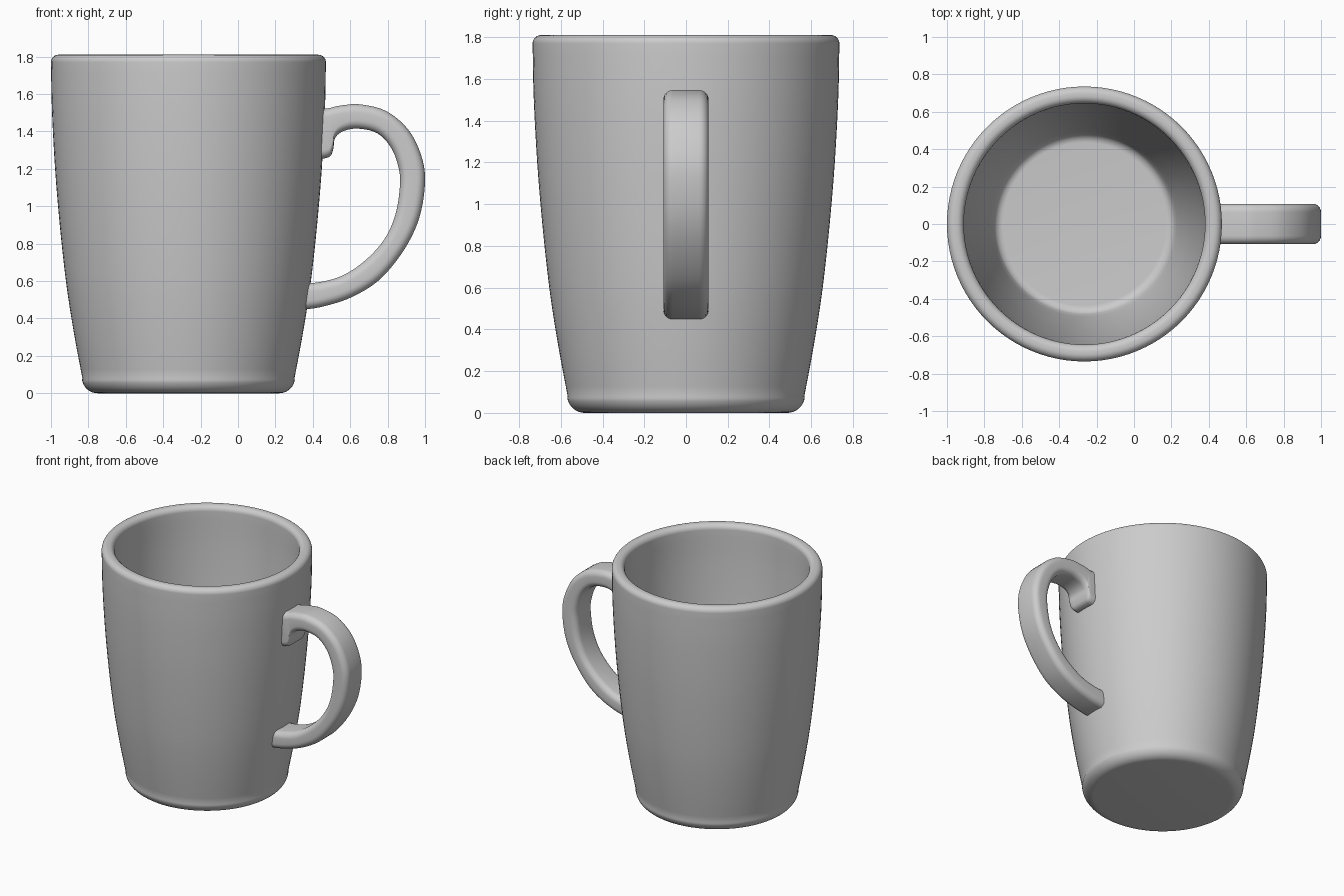
import bpy, bmesh, math
from mathutils import Vector

cube = bpy.data.objects.get("Cube")
if cube:
    bpy.data.objects.remove(cube, do_unlink=True)

CENTRE_X = -0.265

glaze = bpy.data.materials.new("grey glaze")
glaze.use_nodes = True
colour = (0.6, 0.6, 0.6, 1)
glaze.diffuse_color = colour
glaze.node_tree.nodes["Principled BSDF"].inputs["Base Color"].default_value = colour


def smooth_path(points, steps):
    """Catmull-Rom curve through points of any dimension."""
    pts = [Vector(p) for p in points]
    pts = [2 * pts[0] - pts[1]] + pts + [2 * pts[-1] - pts[-2]]
    out = []
    for a, b, c, d in zip(pts, pts[1:], pts[2:], pts[3:]):
        for i in range(steps):
            t = i / steps
            out.append(0.5 * (2 * b + (c - a) * t + (2 * a - 5 * b + 4 * c - d) * t ** 2
                              + (3 * b - a - 3 * c + d) * t ** 3))
    return out + [pts[-2]]


def arc(cx, cz, radius, start, end, steps=8):
    angles = [math.radians(start + (end - start) * i / steps) for i in range(steps + 1)]
    return [Vector((cx + radius * math.cos(a), cz + radius * math.sin(a))) for a in angles]


def finish(bm, name):
    bmesh.ops.recalc_face_normals(bm, faces=bm.faces)
    mesh = bpy.data.meshes.new(name)
    bm.to_mesh(mesh)
    bm.free()
    mesh.materials.append(glaze)
    obj = bpy.data.objects.new(name, mesh)
    bpy.context.collection.objects.link(obj)
    bpy.ops.object.select_all(action="DESELECT")
    obj.select_set(True)
    bpy.context.view_layer.objects.active = obj
    bpy.ops.object.shade_smooth_by_angle(angle=math.radians(40))
    return obj


# Cup: outer wall, rounded rim, inner wall and floor turned about the axis
outer_wall = smooth_path([(0.567, 0.08), (0.603, 0.27), (0.635, 0.46), (0.66, 0.64),
                          (0.688, 0.9), (0.713, 1.2), (0.73, 1.52), (0.735, 1.77)], 4)
inner_wall = smooth_path([(0.645, 1.77), (0.64, 1.52), (0.623, 1.2), (0.598, 0.9),
                          (0.57, 0.64), (0.545, 0.46), (0.513, 0.27), (0.488, 0.15)], 4)
profile = ([Vector((0, 0))] + arc(0.485, 0.085, 0.085, -90, -10) + outer_wall
           + arc(0.695, 1.77, 0.04, 8, 90) + arc(0.685, 1.77, 0.04, 90, 172)
           + inner_wall + arc(0.435, 0.15, 0.05, -8, -90) + [Vector((0, 0.1))])

bm = bmesh.new()
verts = [bm.verts.new((CENTRE_X + p.x, 0, p.y)) for p in profile]
edges = [bm.edges.new(pair) for pair in zip(verts, verts[1:])]
bmesh.ops.spin(bm, geom=verts + edges, cent=(CENTRE_X, 0, 0), axis=(0, 0, 1),
               angle=math.tau, steps=96)
bmesh.ops.remove_doubles(bm, verts=bm.verts, dist=0.0005)
finish(bm, "cup")

# Handle: rounded strap lofted between paired outer and inner edge points (x, z, x, z)
rails = smooth_path([
    (0.40, 1.525, 0.40, 1.25), (0.465, 1.522, 0.485, 1.262), (0.49, 1.525, 0.509, 1.305),
    (0.52, 1.533, 0.518, 1.362), (0.57, 1.541, 0.56, 1.40), (0.65, 1.545, 0.64, 1.415),
    (0.79, 1.51, 0.745, 1.39), (0.91, 1.41, 0.82, 1.31), (0.98, 1.27, 0.86, 1.2),
    (1.0, 1.13, 0.865, 1.1), (0.97, 0.94, 0.84, 0.95), (0.89, 0.77, 0.78, 0.82),
    (0.76, 0.61, 0.68, 0.71), (0.61, 0.515, 0.56, 0.63), (0.46, 0.465, 0.44, 0.595),
    (0.34, 0.445, 0.33, 0.585)], 5)
HALF_WIDTH, ROUNDING = 0.108, 0.045

bm = bmesh.new()
rings = []
for ox, oz, ix, iz in rails:
    outer, inner = Vector((ox, 0, oz)), Vector((ix, 0, iz))
    middle, across = (outer + inner) / 2, (outer - inner).normalized()
    half = (outer - inner).length / 2
    ring = []
    for quarter, (sy, sa) in enumerate([(1, 1), (-1, 1), (-1, -1), (1, -1)]):
        corner = arc(sy * (HALF_WIDTH - ROUNDING), sa * (half - ROUNDING), ROUNDING,
                     quarter * 90, quarter * 90 + 90, 6)
        ring += [bm.verts.new(middle + across * c.y + Vector((0, c.x, 0))) for c in corner]
    rings.append(ring)
for a, b in zip(rings, rings[1:]):
    for i in range(len(a)):
        j = (i + 1) % len(a)
        bm.faces.new((a[i], a[j], b[j], b[i]))
bm.faces.new(rings[0])
bm.faces.new(rings[-1])
finish(bm, "handle")
